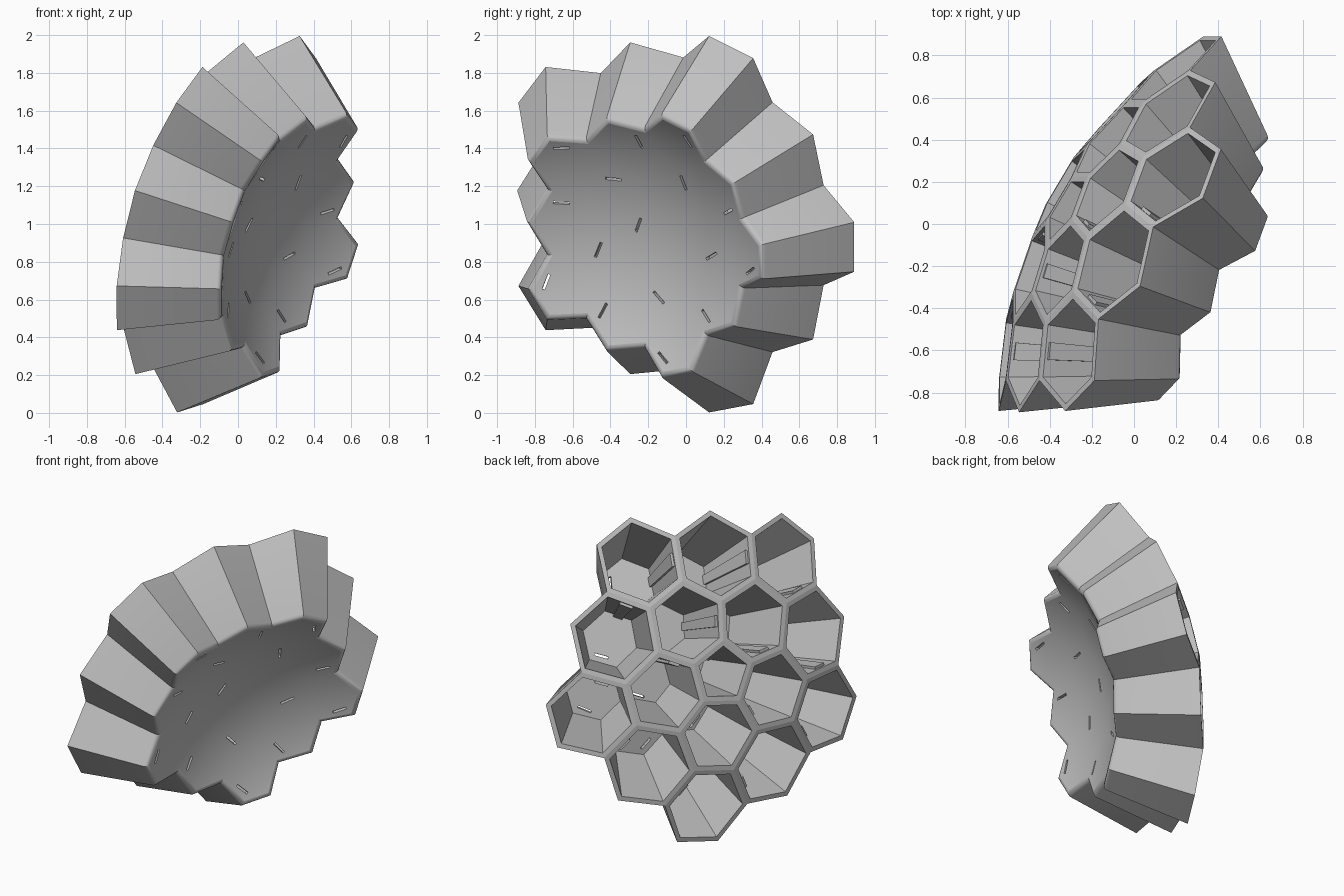
import bpy, bmesh, math
from mathutils import Vector

cube = bpy.data.objects.get("Cube")
if cube:
    bpy.data.objects.remove(cube)

# Sphere the cells radiate from, and the tilted axes of the dish
CENTRE = Vector((1.163, -0.716, 0.621))
AXIS = Vector((-0.848, 0.452, 0.276)).normalized()
SIDE = Vector((0.43, 0.892, -0.14))
SIDE = (SIDE - AXIS * SIDE.dot(AXIS)).normalized()
UP = SIDE.cross(AXIS)
OUTER, INNER = 1.814, 1.258
WALL, FLOOR = 0.029, 0.03
STEP = 1 / 4.5          # cell spacing along an icosahedron edge
T = 1 / 3

grey = bpy.data.materials.new("plain_grey")
grey.use_nodes = True
grey.diffuse_color = (0.53, 0.53, 0.53, 1)
bsdf = next(n for n in grey.node_tree.nodes if n.type == 'BSDF_PRINCIPLED')
bsdf.inputs["Base Color"].default_value = (0.53, 0.53, 0.53, 1)
bsdf.inputs["Roughness"].default_value = 0.6


def flat_dir(angle):
    a = math.radians(angle)
    return SIDE * math.cos(a) + UP * math.sin(a)


def corner(a, b, k, mirror=False):
    """Unit direction of a lattice point in sector k of the icosahedron."""
    turn = -72 if mirror else 72
    flat = flat_dir(72 * k) * a + flat_dir(72 * k + turn) * b
    return (flat * 0.8944 * STEP + AXIS * (1 - 0.5528 * STEP * (a + b))).normalized()


def mirrored(points, k):
    return ([corner(a, b, k) for a, b in points]
            + [corner(a, b, k, True) for a, b in reversed(points)])


def rim_point(d):
    """The back of the dish is a little flatter than a sphere."""
    return CENTRE + d * (OUTER - 0.25 * (d.dot(AXIS) - 0.81))


def make_object(name, bm):
    bmesh.ops.recalc_face_normals(bm, faces=bm.faces)
    mesh = bpy.data.meshes.new(name)
    bm.to_mesh(mesh)
    bm.free()
    mesh.materials.append(grey)
    obj = bpy.data.objects.new(name, mesh)
    bpy.context.collection.objects.link(obj)
    return obj


def add_prism(bm, low, high):
    """Solid between two matching loops of points."""
    lo = [bm.verts.new(p) for p in low]
    hi = [bm.verts.new(p) for p in high]
    bm.faces.new(lo)
    bm.faces.new(hi)
    for i in range(len(lo)):
        j = (i + 1) % len(lo)
        bm.faces.new((lo[i], lo[j], hi[j], hi[i]))


def inset(points, amount):
    mid = sum(points, Vector()) / len(points)
    n = len(points)
    apothem = sum(((points[i] + points[(i + 1) % n]) / 2 - mid).length for i in range(n)) / n
    return [mid + (p - mid) * (1 - amount / apothem) for p in points]


def cut_slot(cell, mid, k):
    """Narrow slot through the floor, off centre."""
    normal = (mid - CENTRE).normalized()
    along = flat_dir(72 * k + 34)
    along = (along - normal * along.dot(normal)).normalized()
    across = normal.cross(along)
    spot = mid + flat_dir(72 * k - 42) * 0.115
    base = [spot + along * x * 0.043 + across * y * 0.007
            for x, y in ((-1, -1), (1, -1), (1, 1), (-1, 1))]
    bm = bmesh.new()
    add_prism(bm, [p - normal * 0.08 for p in base], [p + normal * 0.08 for p in base])
    cutter = make_object("slot_cutter", bm)
    cutter.hide_render = True
    cut = cell.modifiers.new("slot", 'BOOLEAN')
    cut.operation = 'DIFFERENCE'
    cut.solver = 'EXACT'
    cut.object = cutter
    graph = bpy.context.evaluated_depsgraph_get()
    mesh = bpy.data.meshes.new_from_object(cell.evaluated_get(graph))
    cell.modifiers.clear()
    cell.data = mesh
    bpy.data.objects.remove(cutter)


def smooth_floor(mesh):
    """Blend the floors into one bowl and keep the walls crisp."""
    for poly in mesh.polygons:
        poly.use_smooth = True
    mesh.set_sharp_from_angle(angle=math.radians(32))
    normals = [Vector() for _ in mesh.loops]
    for poly in mesh.polygons:
        inward = CENTRE - poly.center
        if inward.length < INNER + 0.01 and poly.normal.dot(inward.normalized()) > 0.95:
            for i in poly.loop_indices:
                normals[i] = (CENTRE - mesh.vertices[mesh.loops[i].vertex_index].co).normalized()
    mesh.normals_split_custom_set(normals)


def build_cell(name, dirs, k, open_edges, rib_edges, rib_bm):
    n = len(dirs)
    rim = [rim_point(d) for d in dirs]
    shell = [[CENTRE + d * INNER for d in dirs],
             rim,
             inset(rim, WALL),
             inset([CENTRE + d * (INNER + FLOOR) for d in dirs], WALL)]
    # Open-backed cup: floor, outside walls, rim, cavity
    bm = bmesh.new()
    rings = [[bm.verts.new(p) for p in ring] for ring in shell]
    bm.faces.new(rings[0])
    bm.faces.new(rings[3])
    for a, b in zip(rings, rings[1:]):
        for i in range(n):
            j = (i + 1) % n
            bm.faces.new((a[i], a[j], b[j], b[i]))
    # Rounded floor edge along the outside of the dish
    soft = [bm.edges.get((rings[0][i], rings[0][(i + 1) % n])) for i in open_edges]
    if soft:
        bmesh.ops.recalc_face_normals(bm, faces=bm.faces)
        bmesh.ops.bevel(bm, geom=soft, offset=0.025, segments=3, profile=0.5,
                        affect='EDGES', clamp_overlap=True)
    cell = make_object(name, bm)
    mid = sum(shell[0], Vector()) / n
    cut_slot(cell, mid, k)
    smooth_floor(cell.data)

    # Raised rib down the middle of a joining wall, stopping below the rim
    for i in rib_edges:
        j = (i + 1) % n
        top, low = ((shell[r][i], shell[r][j]) for r in (2, 3))
        loop = [low[0].lerp(low[1], f).lerp(top[0].lerp(top[1], f), h)
                for f, h in ((0.33, 0.97), (0.67, 0.97), (0.67, 0), (0.33, 0))]
        face_in = (loop[1] - loop[0]).cross(loop[3] - loop[0]).normalized()
        if face_in.dot(mid - loop[3]) < 0:
            face_in.negate()
        add_prism(rib_bm, [p - face_in * 0.005 for p in loop],
                  [p + face_in * 0.016 for p in loop])


# Centre pentagon, five cells around it, ten cells around those
ribs = bmesh.new()
build_cell("centre_cell", [corner(T, T, k) for k in range(5)], 3, (), (), ribs)
for k in range(5):
    build_cell(f"middle_cell_{k + 1}",
               mirrored([(T, T), (2 * T, 2 * T), (4 * T, T)], k), k, (), (0,), ribs)
    build_cell(f"outer_point_cell_{k + 1}",
               mirrored([(4 * T, T), (5 * T, 2 * T), (7 * T, T)], k), k,
               (1, 2, 3), (0,), ribs)
    hexagon = [(4, 4), (2, 5), (1, 4), (2, 2), (4, 1), (5, 2)]
    build_cell(f"outer_side_cell_{k + 1}",
               [corner(a * T, b * T, k) for a, b in hexagon], k, (0, 5), (1,), ribs)
make_object("joining_ribs", ribs)
